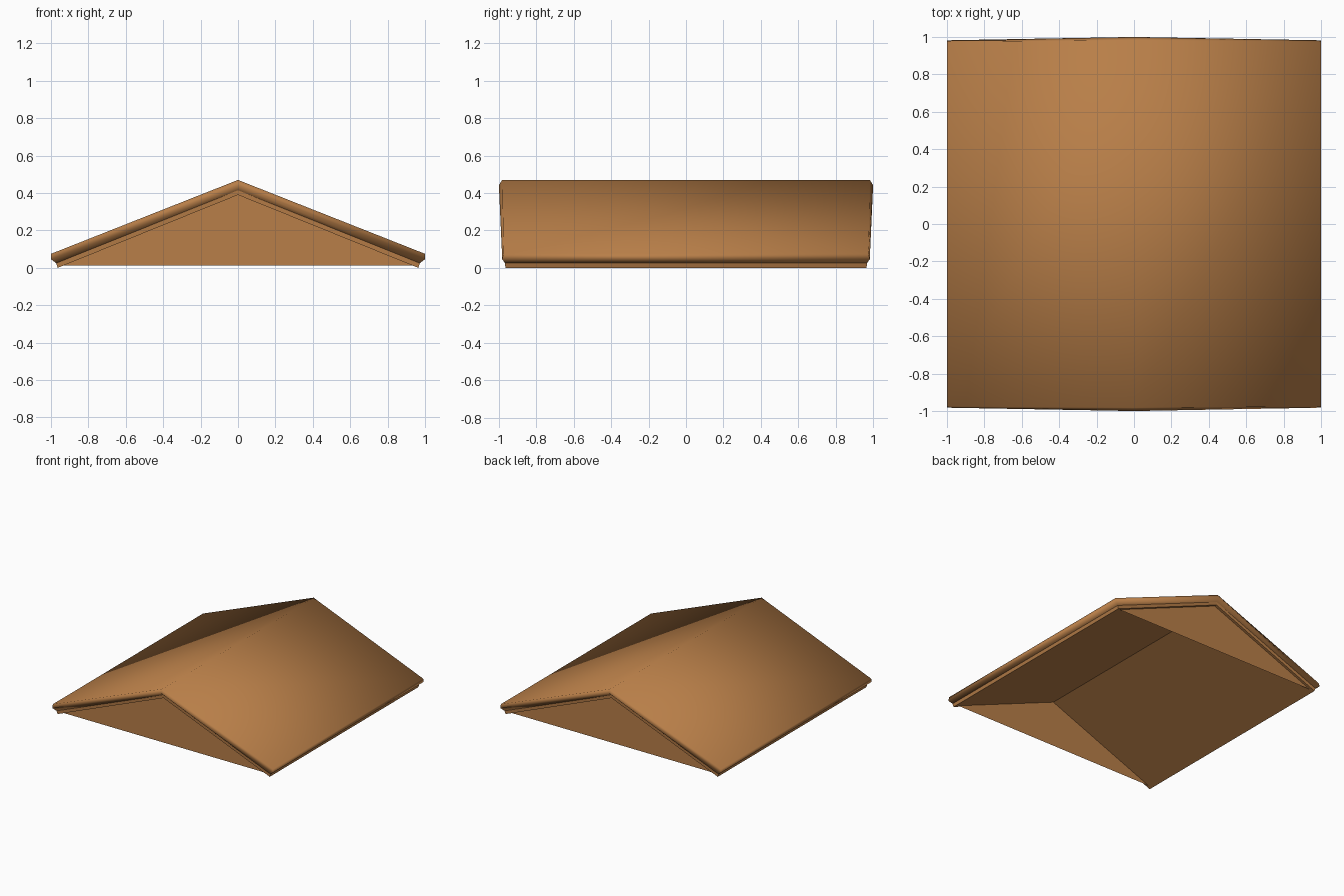
import bpy, bmesh

if "Cube" in bpy.data.objects:
    bpy.data.objects.remove(bpy.data.objects["Cube"])

wood = bpy.data.materials.new("warm brown wood")
wood.diffuse_color = (0.48, 0.21, 0.065, 1)
wood.use_nodes = True
wood.node_tree.nodes["Principled BSDF"].inputs["Base Color"].default_value = wood.diffuse_color


def finish(bm, name):
    me = bpy.data.meshes.new(name)
    bm.to_mesh(me)
    bm.free()
    me.materials.append(wood)
    ob = bpy.data.objects.new(name, me)
    bpy.context.collection.objects.link(ob)
    return ob


# Roof shell: chevron layers stepping down through the edge moulding
# (half width, eave z, ridge z, eave y, ridge y)
layers = [(1.0, 0.075, 0.47, 0.975, 0.982),
          (1.0, 0.046, 0.442, 0.982, 1.0),
          (0.972, 0.025, 0.415, 0.967, 0.969),
          (0.964, 0.0, 0.39, 0.965, 0.967)]
bm = bmesh.new()
rings = []
for w, ze, zr, ye, yr in layers:
    pts = [(-w, -ye, ze), (0, -yr, zr), (w, -ye, ze),
           (w, ye, ze), (0, yr, zr), (-w, ye, ze)]
    rings.append([bm.verts.new(p) for p in pts])


def slopes(r, flip):
    for quad in ((0, 1, 4, 5), (1, 2, 3, 4)):
        f = bm.faces.new([r[i] for i in (quad[::-1] if flip else quad)])
        f.smooth = not flip


slopes(rings[0], False)
slopes(rings[-1], True)
for k in range(3):
    for i in range(6):
        j = (i + 1) % 6
        f = bm.faces.new((rings[k][i], rings[k + 1][i],
                          rings[k + 1][j], rings[k][j]))
        f.smooth = k < 2
bmesh.ops.recalc_face_normals(bm, faces=bm.faces)
# crisp line above the flat lower strip
for i in range(6):
    e = bm.edges.get((rings[2][i], rings[2][(i + 1) % 6]))
    e.smooth = False
finish(bm, "roof_shell")

# Gable panels closing both ends, set slightly behind the moulding
for side, name in ((-1, "front_gable"), (1, "back_gable")):
    bm = bmesh.new()
    y = side * 0.945
    pts = [(-0.945, y, 0.012), (0.945, y, 0.012), (0, y, 0.395)]
    vs = [bm.verts.new(p) for p in pts]
    bm.faces.new(vs if side < 0 else vs[::-1])
    finish(bm, name)
